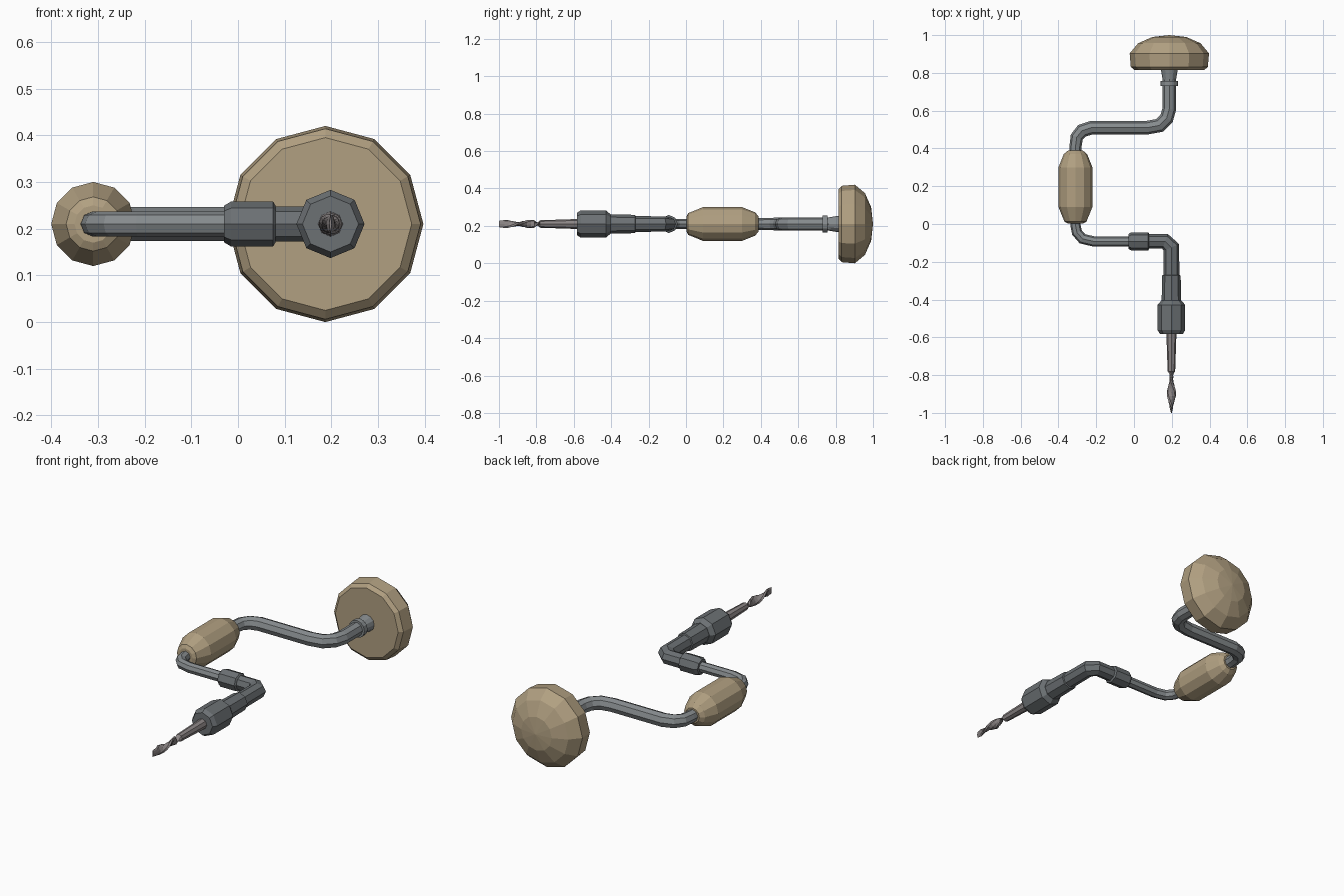
import bpy, bmesh
from math import sin, cos, pi, radians
from mathutils import Vector

if "Cube" in bpy.data.objects:
    bpy.data.objects.remove(bpy.data.objects["Cube"])

ZC = 0.21  # height of the tool's centre plane


def material(name, rgb):
    m = bpy.data.materials.new(name)
    m.diffuse_color = (*rgb, 1)
    m.use_nodes = True
    m.node_tree.nodes["Principled BSDF"].inputs["Base Color"].default_value = m.diffuse_color
    return m


WOOD = material("wood", (0.44, 0.35, 0.22))
STEEL = material("steel", (0.24, 0.26, 0.27))
DARK = material("dark_steel", (0.15, 0.165, 0.175))
BIT = material("bit_steel", (0.26, 0.235, 0.235))


def sweep(name, pts, sides, mat):
    """Sweep a polygon along a flat path; pts = (x, y, radius[, flatness, twist in degrees])."""
    bm = bmesh.new()
    pos = [Vector((p[0], p[1], ZC)) for p in pts]
    rings = []
    for i, p in enumerate(pts):
        a = (pos[i] - pos[i - 1]).normalized() if i else None
        b = (pos[i + 1] - pos[i]).normalized() if i < len(pts) - 1 else None
        t = ((a or b) + (b or a)).normalized()
        miter = 1 / max(0.5, t.dot(a or b))
        side = Vector((t.y, -t.x, 0)) * miter
        r = p[2]
        flat, twist = p[3:5] if len(p) > 3 else (1, 0)
        c, s = cos(radians(twist)), sin(radians(twist))
        ring = []
        for k in range(sides):
            u, v = r * flat * cos(2 * pi * k / sides), r * sin(2 * pi * k / sides)
            ring.append(bm.verts.new(pos[i] + side * (u * c - v * s)
                                     + Vector((0, 0, u * s + v * c))))
        rings.append(ring)
    for r0, r1 in zip(rings, rings[1:]):
        for k in range(sides):
            j = (k + 1) % sides
            bm.faces.new((r0[k], r0[j], r1[j], r1[k]))
    bm.faces.new(rings[0])
    bm.faces.new(rings[-1])
    bmesh.ops.remove_doubles(bm, verts=bm.verts, dist=1e-5)
    bmesh.ops.recalc_face_normals(bm, faces=bm.faces)
    me = bpy.data.meshes.new(name)
    bm.to_mesh(me)
    bm.free()
    me.materials.append(mat)
    ob = bpy.data.objects.new(name, me)
    bpy.context.collection.objects.link(ob)
    return ob


def lathe(name, x, profile, sides, mat):
    return sweep(name, [(x, *p) for p in profile], sides, mat)


# Wooden pad at the top and wooden crank grip
lathe("head_pad", 0.187, [(0.815, 0.185), (0.832, 0.204), (0.903, 0.21), (0.957, 0.165),
                          (0.99, 0.09), (1.0, 0)], 12, WOOD)
lathe("crank_grip", -0.31, [(0.003, 0.04), (0.012, 0.058), (0.09, 0.09), (0.30, 0.09),
                            (0.37, 0.062), (0.388, 0.04)], 12, WOOD)

# Neck flare and ring below the pad
lathe("neck_flare", 0.187, [(0.755, 0.034), (0.82, 0.045)], 12, STEEL)
lathe("neck_ring", 0.187, [(0.73, 0.046), (0.757, 0.046)], 12, STEEL)

# Upper crank rod
sweep("upper_rod", [(0.187, 0.80, 0.036), (0.187, 0.61, 0.036), (0.173, 0.56, 0.036),
                    (0.135, 0.522, 0.036), (0.07, 0.51, 0.036), (-0.225, 0.51, 0.036),
                    (-0.275, 0.494, 0.035), (-0.303, 0.46, 0.033), (-0.31, 0.41, 0.032),
                    (-0.31, 0.36, 0.032)], 8, STEEL)

# Lower crank rod
sweep("lower_rod", [(-0.31, 0.03, 0.027), (-0.31, -0.005, 0.027), (-0.302, -0.045, 0.027),
                    (-0.273, -0.078, 0.027), (-0.215, -0.092, 0.027),
                    (0.0, -0.092, 0.027)], 8, STEEL)

# Collar, mitred elbow and socket
sweep("arm_collar", [(-0.03, -0.092, 0.039), (-0.015, -0.092, 0.048), (0.075, -0.092, 0.048),
                     (0.08, -0.092, 0.04)], 8, DARK)
sweep("elbow", [(0.06, -0.092, 0.038), (0.165, -0.092, 0.038), (0.198, -0.124, 0.041),
                (0.198, -0.27, 0.042), (0.198, -0.272, 0.049), (0.198, -0.42, 0.052)], 8, DARK)

# Chuck
lathe("chuck", 0.198, [(-0.405, 0.053), (-0.428, 0.073), (-0.562, 0.073), (-0.583, 0.06)],
      8, DARK)

# Drill bit: round shank, then a flattened twisting blade with a chisel tip
shank = [(-0.57, 0.027, 1, 0), (-0.78, 0.02, 1, 0)]
blade = [(-0.81 - 0.02 * i, 0.021 + 0.004 * sin(pi * i / 8), 0.45, -200 + 25 * i)
         for i in range(9)]
lathe("drill_bit", 0.198, shank + blade + [(-1.0, 0.017, 0.12, 0)], 8, BIT)
